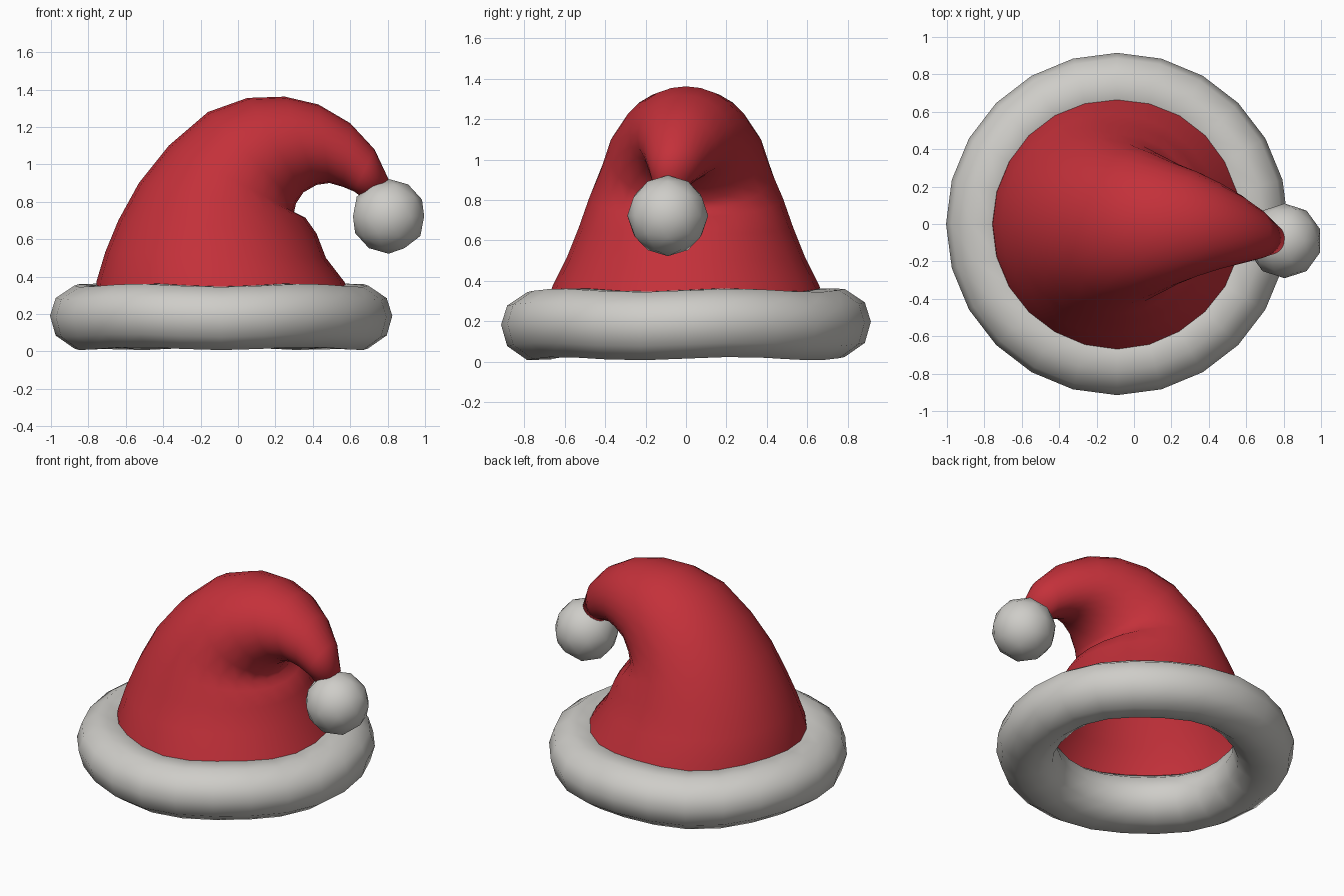
import bpy, bmesh
from math import sin, cos, pi
from mathutils import Vector

cube = bpy.data.objects.get("Cube")
if cube:
    bpy.data.objects.remove(cube)


def material(name, rgb):
    m = bpy.data.materials.new(name)
    m.use_nodes = True
    m.diffuse_color = (*rgb, 1)
    m.node_tree.nodes["Principled BSDF"].inputs["Base Color"].default_value = (*rgb, 1)
    return m


red = material("red felt", (0.55, 0.03, 0.042))
white = material("white fur", (0.62, 0.61, 0.58))


def finish(name, bm, mat):
    bmesh.ops.recalc_face_normals(bm, faces=bm.faces)
    for f in bm.faces:
        f.smooth = True
    mesh = bpy.data.meshes.new(name)
    bm.to_mesh(mesh)
    bm.free()
    mesh.materials.append(mat)
    obj = bpy.data.objects.new(name, mesh)
    bpy.context.collection.objects.link(obj)
    return obj


def bridge(bm, a, b):
    n = len(a)
    for i in range(n):
        bm.faces.new((a[i], a[(i + 1) % n], b[(i + 1) % n], b[i]))


SIDES = 24

# Floppy cone: each ring spans an outer and an inner point (x, z), with a
# half width and a sideways shift
rings = [
    ((-0.77, 0.22), (0.62, 0.22), 0.71, 0),
    ((-0.755, 0.38), (0.57, 0.37), 0.66, 0),
    ((-0.71, 0.53), (0.47, 0.50), 0.59, 0),
    ((-0.64, 0.70), (0.42, 0.63), 0.53, 0),
    ((-0.53, 0.90), (0.36, 0.715), 0.48, 0),
    ((-0.37, 1.10), (0.30, 0.745), 0.43, 0),
    ((-0.16, 1.28), (0.31, 0.79), 0.385, 0),
    ((0.05, 1.355), (0.35, 0.85), 0.33, 0),
    ((0.25, 1.362), (0.42, 0.89), 0.28, 0),
    ((0.43, 1.32), (0.49, 0.90), 0.23, -0.01),
    ((0.60, 1.22), (0.56, 0.88), 0.18, -0.03),
    ((0.73, 1.08), (0.62, 0.855), 0.13, -0.055),
    ((0.805, 0.92), (0.67, 0.82), 0.08, -0.08),
]
bm = bmesh.new()
loops = []
for outer, inner, width, shift in rings:
    a = Vector((outer[0], shift, outer[1]))
    b = Vector((inner[0], shift, inner[1]))
    mid, half = (a + b) / 2, (a - b) / 2
    loops.append([bm.verts.new(mid + half * cos(t) + Vector((0, width * sin(t), 0)))
                  for t in (2 * pi * i / SIDES for i in range(SIDES))])
for a, b in zip(loops, loops[1:]):
    bridge(bm, a, b)
bm.faces.new(loops[-1])
finish("hat_cone", bm, red)

# Fur brim: rounded band swept round the base
profile = [(0.915, 0.19), (0.885, 0.285), (0.785, 0.352), (0.66, 0.355), (0.57, 0.29),
           (0.54, 0.19), (0.57, 0.085), (0.66, 0.02), (0.785, 0.015), (0.885, 0.085)]
bm = bmesh.new()
loops = []
for i in range(SIDES):
    t = 2 * pi * i / SIDES
    wobble = 0.008 * sin(5 * t)
    loops.append([bm.verts.new((r * cos(t) - 0.09, r * sin(t), z + wobble))
                  for r, z in profile])
for i in range(SIDES):
    bridge(bm, loops[i], loops[(i + 1) % SIDES])
finish("fur_brim", bm, white)

# Pompom on the tip
bm = bmesh.new()
bmesh.ops.create_icosphere(bm, subdivisions=2, radius=0.2)
pompom = finish("pompom", bm, white)
pompom.location = (0.805, -0.09, 0.722)
